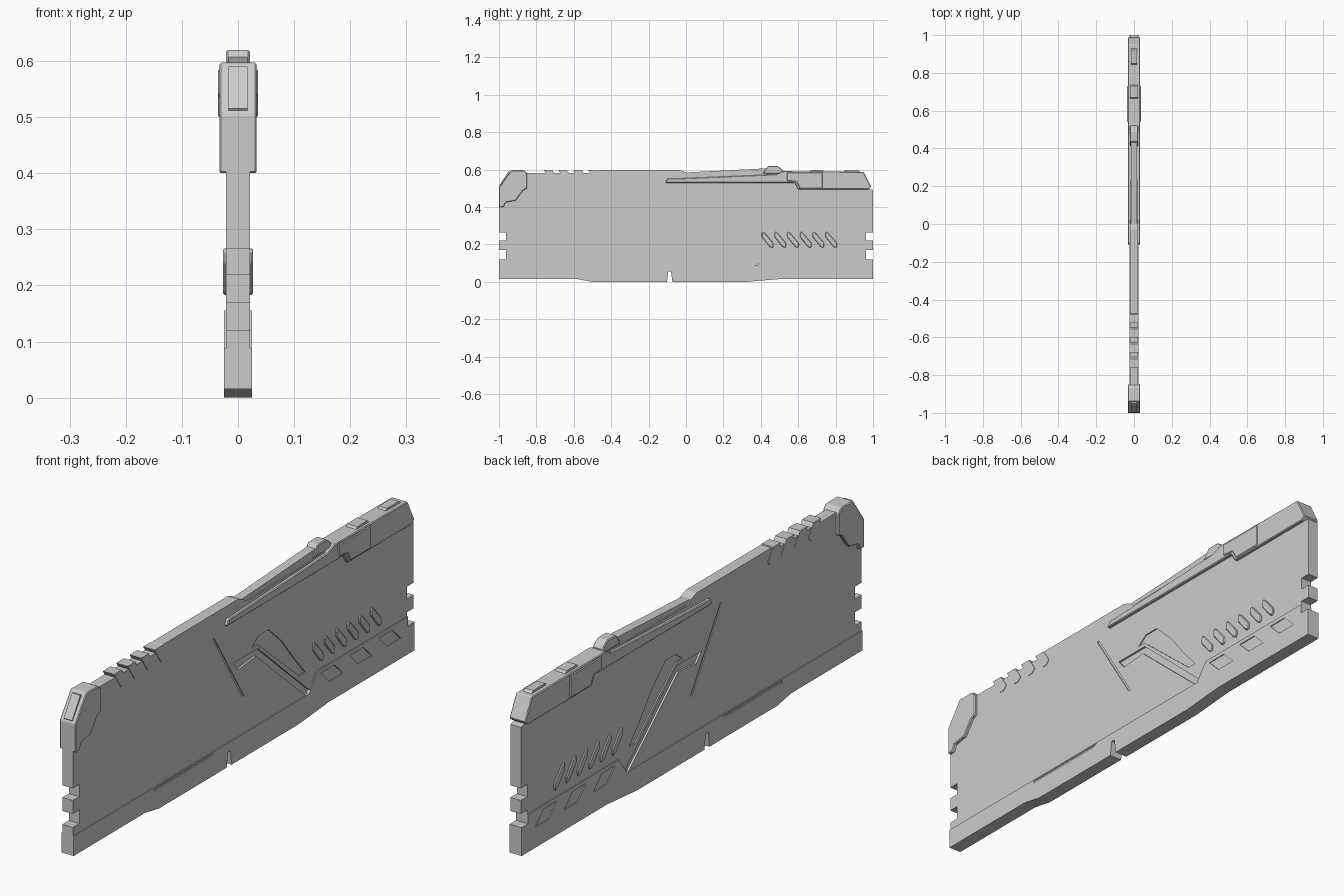
import bpy, bmesh


def slab(name, pts, half, x0=None, bevel=0.0):
    """Extrude a (y, z) profile across x; from x0 to half when x0 is given."""
    lo = -half if x0 is None else x0
    bm = bmesh.new()
    face = bm.faces.new([bm.verts.new((lo, y, z)) for y, z in pts])
    ext = bmesh.ops.extrude_face_region(bm, geom=[face])
    moved = [v for v in ext["geom"] if isinstance(v, bmesh.types.BMVert)]
    bmesh.ops.translate(bm, verts=moved, vec=(half - lo, 0, 0))
    bmesh.ops.recalc_face_normals(bm, faces=bm.faces)
    me = bpy.data.meshes.new(name)
    bm.to_mesh(me)
    bm.free()
    ob = bpy.data.objects.new(name, me)
    bpy.context.collection.objects.link(ob)
    if bevel:
        b = ob.modifiers.new("bevel", "BEVEL")
        b.width, b.segments = bevel, 1
    return ob


def cut(target, name, pts, depth_x, outer=0.06):
    """Recess a profile into both sides of the target."""
    for s in (-1, 1):
        c = slab(name, pts, max(s * depth_x, s * outer), min(s * depth_x, s * outer))
        c.hide_render = True
        c.hide_viewport = False
        c.display_type = "WIRE"
        m = target.modifiers.new(name, "BOOLEAN")
        m.operation, m.object, m.solver = "DIFFERENCE", c, "EXACT"
        cutters.append(c)


def shift(pts, dy):
    return [(y + dy, z) for y, z in pts]


cutters = []

# Main body with side notches, stepped bottom edge and key notch
side = [(0.12, 1), (0.12, 0.962), (0.17, 0.962), (0.17, 1),
        (0.22, 1), (0.22, 0.962), (0.265, 0.962), (0.265, 1)]
body = slab("heat_spreader_body",
            [(-1, 0.015), (-0.58, 0.015), (-0.5, 0), (-0.102, 0), (-0.095, 0.055),
             (-0.08, 0.055), (-0.073, 0), (0.32, 0), (0.5, 0.015), (1, 0.015)]
            + [(y, z) for z, y in side]
            + [(1, 0.492), (0.96, 0.5), (0.94, 0.58), (0.52, 0.58), (0.45, 0.575),
               (0.02, 0.57), (0, 0.585), (-0.03, 0.597), (-0.47, 0.597), (-0.5, 0.582),
               (-0.86, 0.582), (-0.97, 0.5), (-1, 0.49)]
            + [(-y, z) for z, y in reversed(side)], 0.0215)

# Bent channel, sloped pocket and panel seam in both faces
cut(body, "bent_channel_cutter",
    [(-0.06, 0.37), (-0.03, 0.335), (0.075, 0.345), (0.37, 0.085), (0.405, 0.085),
     (0.36, 0.125), (0.085, 0.37)], 0.014)
cut(body, "upper_pocket_cutter",
    [(0.05, 0.385), (0.085, 0.385), (0.33, 0.175), (0.365, 0.175), (0.3, 0.25),
     (0.23, 0.34), (0.15, 0.415), (0.09, 0.415)], 0.017)
cut(body, "panel_seam_cutter",
    [(-0.18, 0.505), (-0.17, 0.505), (0.005, 0.225), (-0.005, 0.225)], 0.0185)

# Thicker lower band, one length each side of the key notch
band_l = slab("lower_band_front",
              [(-1, 0.015), (-0.58, 0.015), (-0.5, 0), (-0.102, 0), (-0.095, 0.055),
               (-0.095, 0.088), (-1, 0.088)], 0.025)
band_r = slab("lower_band_back",
              [(-0.08, 0.055), (-0.073, 0), (0.32, 0), (0.5, 0.015), (1, 0.015),
               (1, 0.12), (0.962, 0.12), (0.962, 0.155), (0.43, 0.155), (0.38, 0.088),
               (-0.08, 0.088)], 0.025)
slab("lower_band_bridge", [(-0.095, 0.055), (-0.08, 0.055), (-0.08, 0.088), (-0.095, 0.088)], 0.025)
for i in range(3):
    cut(band_r, "band_window_cutter",
        shift([(0.45, 0.14), (0.53, 0.14), (0.58, 0.09), (0.5, 0.09)], i * 0.17), 0.021)
cut(band_l, "band_slot_cutter", [(-0.53, 0.076), (-0.2, 0.076), (-0.18, 0.083), (-0.53, 0.083)], 0.022)

# Row of slanted pill ribs on each face
for i in range(6):
    slab(f"pill_rib_{i + 1}",
         shift([(0.405, 0.262), (0.405, 0.24), (0.447, 0.188), (0.462, 0.182),
                (0.467, 0.19), (0.467, 0.208), (0.425, 0.258), (0.412, 0.268)], i * 0.068),
         0.0265, bevel=0.003)

# Slanted bars across the top edge
for i in range(4):
    slab(f"top_bar_{i + 1}",
         shift([(-0.76, 0.597), (-0.715, 0.597), (-0.685, 0.55), (-0.7, 0.535), (-0.72, 0.535)],
               i * 0.079), 0.0235)

# Long upper rail running into the back corner cap
slab("upper_side_rail",
     [(-0.11, 0.53), (0.58, 0.53), (0.60, 0.495), (0.975, 0.495), (0.99, 0.508),
      (0.95, 0.588), (0.52, 0.592), (0.48, 0.575), (-0.06, 0.552), (-0.1, 0.552)],
     0.033, bevel=0.003)
slab("rail_shoulder",
     [(0.54, 0.54), (0.59, 0.535), (0.61, 0.5), (0.73, 0.5), (0.73, 0.585), (0.54, 0.585)],
     0.036, bevel=0.003)

# Rising spine with its end block, and small top tabs
slab("top_spine",
     [(-0.03, 0.56), (0.5, 0.56), (0.52, 0.595), (0.45, 0.608), (0, 0.585)], 0.017)
slab("spine_block", [(0.41, 0.58), (0.53, 0.58), (0.51, 0.605), (0.49, 0.62), (0.44, 0.62)],
     0.021, bevel=0.003)
slab("top_tab_middle", [(0.655, 0.58), (0.745, 0.58), (0.73, 0.599), (0.67, 0.599)], 0.021)
slab("top_tab_back", [(0.84, 0.58), (0.94, 0.58), (0.92, 0.597), (0.85, 0.597)], 0.017)

# Front corner cap with raised insert on its slope
slab("front_corner_cap",
     [(-1, 0.4), (-0.975, 0.4), (-0.965, 0.425), (-0.91, 0.435), (-0.87, 0.49),
      (-0.85, 0.5), (-0.85, 0.58), (-0.865, 0.597), (-0.935, 0.597), (-1, 0.505)],
     0.033, bevel=0.003)
slab("front_corner_insert",
     [(-0.99, 0.505), (-0.998, 0.515), (-0.95, 0.59), (-0.94, 0.588)], 0.017)

# Apply the recess cuts, then remove the cutters
dg = bpy.context.evaluated_depsgraph_get()
for ob in (body, band_l, band_r):
    me = bpy.data.meshes.new_from_object(ob.evaluated_get(dg))
    ob.modifiers.clear()
    ob.data = me
for c in cutters:
    bpy.data.objects.remove(c)
